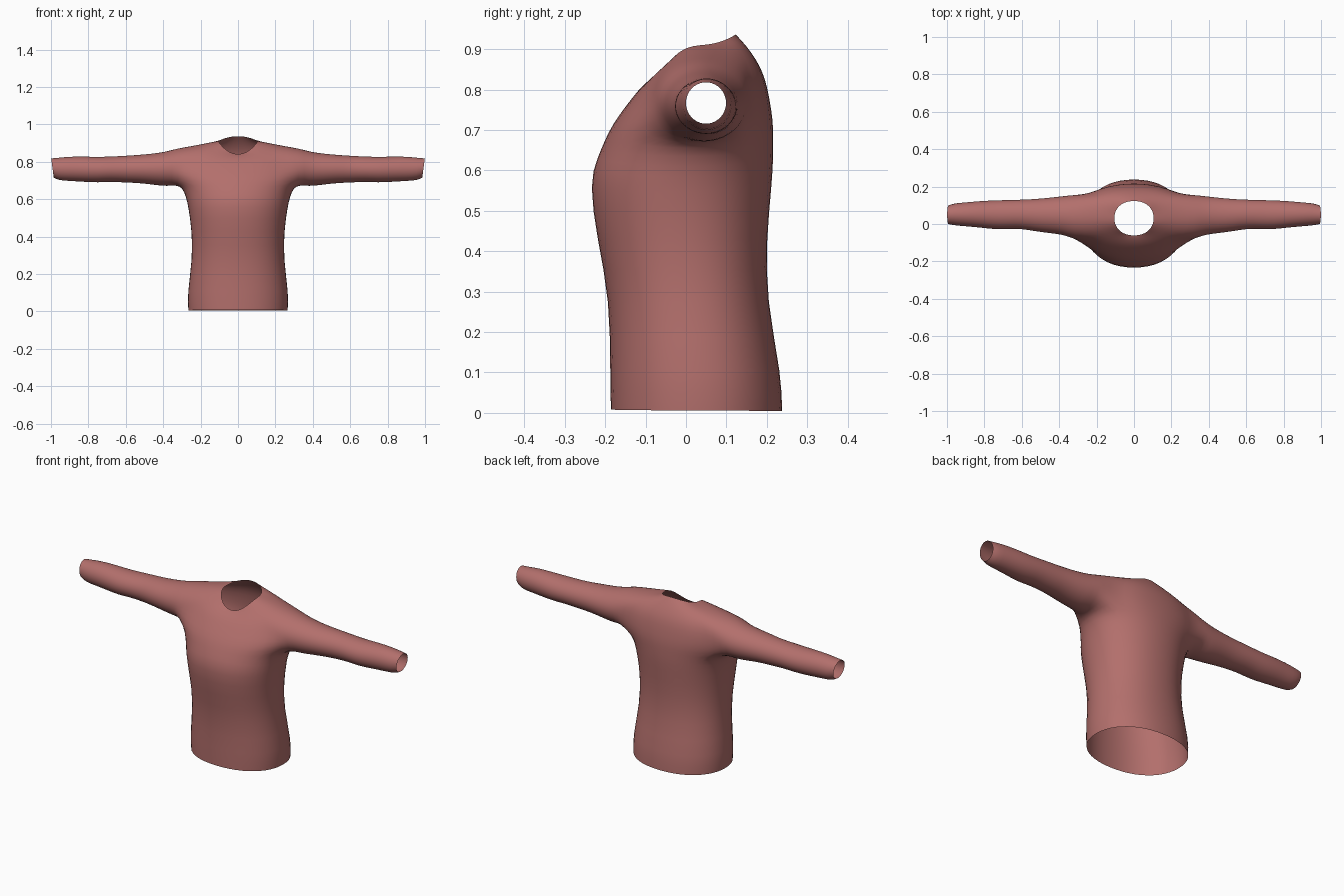
import bpy, bmesh, math

if "Cube" in bpy.data.objects:
    bpy.data.objects.remove(bpy.data.objects["Cube"])

N = 24          # columns around the body
HALF = 3        # armhole half width in columns
ARM0, ARM1 = 6, 10   # body rows that bound the armhole

# body rows: half width, y front, y back, z front, z back, z side
ROWS = [
    (.268, -.188, .240, .008, .004, .006),
    (.274, -.190, .239, .09, .09, .09),
    (.246, -.190, .201, .28, .28, .28),
    (.249, -.222, .201, .43, .43, .43),
    (.268, -.242, .215, .57, .57, .56),
    (.280, -.222, .218, .63, .63, .61),
    (.300, -.205, .218, .67, .67, .662),
    (.335, -.184, .218, .715, .72, .72),
    (.335, -.142, .208, .77, .78, .78),
    (.310, -.118, .197, .80, .83, .84),
    (.240, -.096, .178, .82, .87, .886),
    (.160, -.076, .150, .834, .91, .902),
    (.106, -.062, .124, .840, .937, .910),
]

# sleeve rings: x, y front, y back, z bottom, z top
SLEEVE = [
    (.33, -.078, .156, .674, .872),
    (.38, -.058, .150, .668, .856),
    (.45, -.050, .142, .676, .845),
    (.53, -.040, .134, .686, .838),
    (.60, -.026, .131, .688, .833),
    (.68, -.028, .129, .693, .829),
    (.75, -.029, .127, .688, .827),
    (.82, -.020, .124, .692, .829),
    (.90, -.013, .116, .697, .829),
    (.96, -.008, .112, .700, .822),
    (.992, -.001, .100, .715, .819),
]


def spow(v, p):
    return math.copysign(abs(v) ** p, v)


def body_point(row, col):
    hw, yf, yb, zf, zb, zs = row
    t = 2 * math.pi * col / N
    c, s = math.cos(t), math.sin(t)
    y = (yf + yb) / 2 + (yb - yf) / 2 * spow(s, .92)
    z = zs + ((zb if s > 0 else zf) - zs) * s * s
    return hw * spow(c, .92), y, z


def side_offset(col):
    """Signed column distance to the nearest side seam."""
    return (col + N // 4) % (N // 2) - N // 4


bm = bmesh.new()

# Torso and yoke, leaving both armholes open
grid = {}
for r, row in enumerate(ROWS):
    for c in range(N):
        if not (ARM0 < r < ARM1 and abs(side_offset(c)) < HALF):
            grid[r, c] = bm.verts.new(body_point(row, c))
for r in range(len(ROWS) - 1):
    for c in range(N):
        quad = [(r, c), (r, (c + 1) % N), (r + 1, (c + 1) % N), (r + 1, c)]
        hole = ARM0 <= r < ARM1 and all(abs(side_offset(k[1])) <= HALF for k in quad)
        if not hole:
            bm.faces.new([grid[k] for k in quad])

# Sleeves, continued from each armhole loop (starting at the armpit)
for side in (1, -1):
    def at(r, k):
        return grid[r, (k if side > 0 else N // 2 - k) % N]
    loop = [at(ARM0, k) for k in range(0, HALF + 1)]
    loop += [at(r, HALF) for r in range(ARM0 + 1, ARM1)]
    loop += [at(ARM1, k) for k in range(HALF, -HALF - 1, -1)]
    loop += [at(r, -HALF) for r in range(ARM1 - 1, ARM0, -1)]
    loop += [at(ARM0, k) for k in range(-HALF, 0)]
    n = len(loop)
    for i, (x, yf, yb, zb, zt) in enumerate(SLEEVE):
        ring = []
        for k in range(n):
            a = 2 * math.pi * k / n
            y = (yf + yb) / 2 + (yb - yf) / 2 * math.sin(a)
            z = (zb + zt) / 2 - (zt - zb) / 2 * math.cos(a)
            slant = -.007 * math.cos(a) if i == len(SLEEVE) - 1 else 0
            ring.append(bm.verts.new((side * (x + slant), y, z)))
        for k in range(n):
            m = (k + 1) % n
            bm.faces.new((loop[k], loop[m], ring[m], ring[k]))
        loop = ring

bmesh.ops.recalc_face_normals(bm, faces=bm.faces)
for f in bm.faces:
    f.smooth = True

mesh = bpy.data.meshes.new("sweater")
bm.to_mesh(mesh)
bm.free()
sweater = bpy.data.objects.new("sweater", mesh)
bpy.context.collection.objects.link(sweater)

# Soft cloth surface
sub = sweater.modifiers.new("soften", 'SUBSURF')
sub.levels = sub.render_levels = 1

mat = bpy.data.materials.new("red_cloth")
mat.diffuse_color = (.45, .16, .15, 1)
mat.use_nodes = True
mat.node_tree.nodes["Principled BSDF"].inputs["Base Color"].default_value = mat.diffuse_color
mesh.materials.append(mat)
